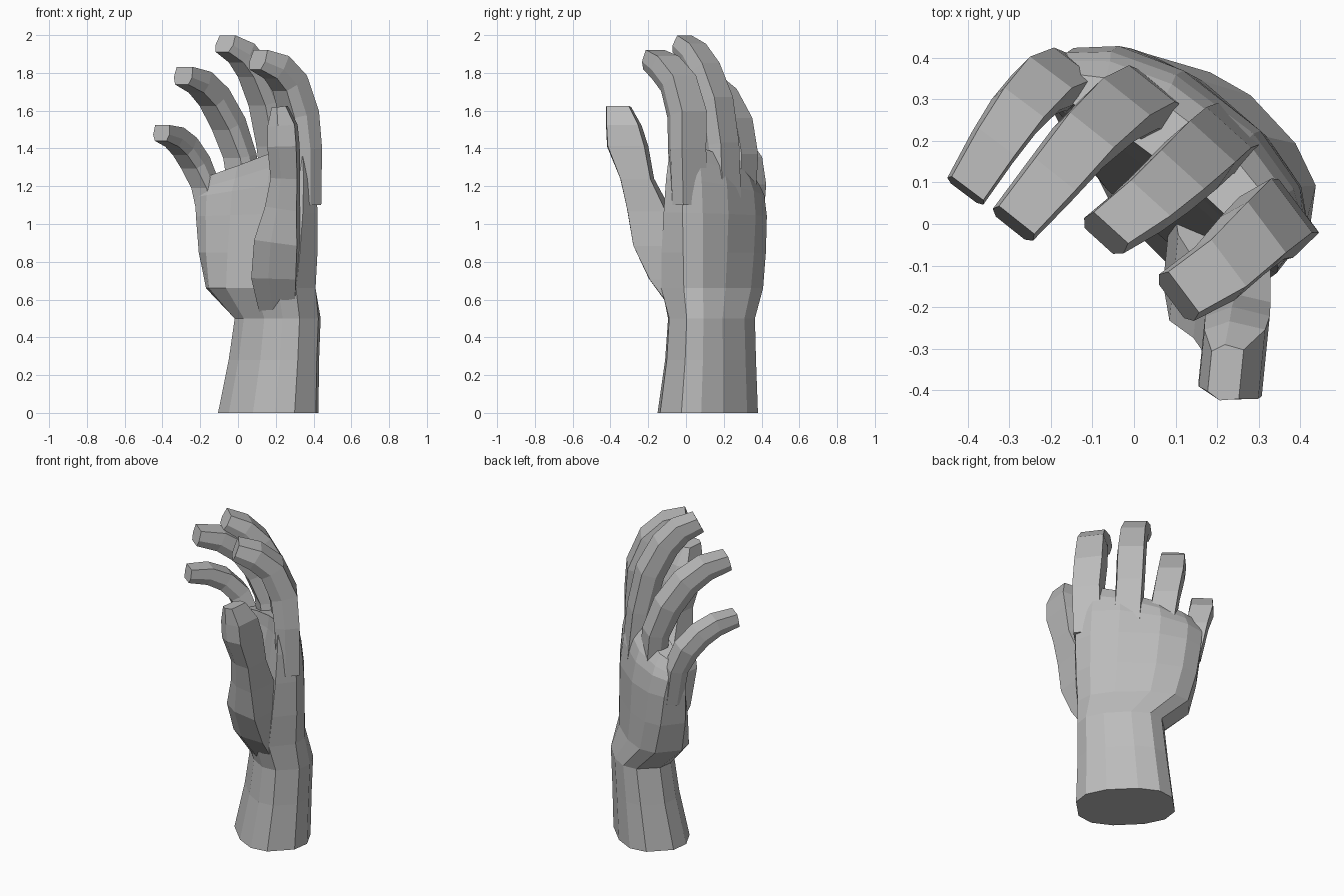
import bpy, bmesh, math
from mathutils import Vector

cube = bpy.data.objects.get("Cube")
if cube:
    bpy.data.objects.remove(cube, do_unlink=True)

clay = bpy.data.materials.new("grey_clay")
clay.use_nodes = True
GREY = (0.5, 0.5, 0.5, 1)
clay.diffuse_color = GREY
clay.node_tree.nodes["Principled BSDF"].inputs["Base Color"].default_value = GREY


def loft(name, rings):
    """Skin a list of equal-length point rings and cap both ends."""
    bm = bmesh.new()
    loops = [[bm.verts.new(p) for p in ring] for ring in rings]
    n = len(loops[0])
    for low, high in zip(loops, loops[1:]):
        for i in range(n):
            j = (i + 1) % n
            bm.faces.new((low[i], low[j], high[j], high[i]))
    bm.faces.new(loops[0][::-1])
    bm.faces.new(loops[-1])
    bmesh.ops.recalc_face_normals(bm, faces=bm.faces)
    mesh = bpy.data.meshes.new(name)
    bm.to_mesh(mesh)
    bm.free()
    mesh.materials.append(clay)
    obj = bpy.data.objects.new(name, mesh)
    bpy.context.collection.objects.link(obj)
    return obj


def palm_ring(z, cx, cy, a, b, angle, arch, slant, power, sides=12):
    """Rounded oval, bowed towards the back of the hand and tilted by slant."""
    t = math.radians(angle)
    wide = Vector((math.cos(t), math.sin(t), 0))
    back = Vector((math.sin(t), -math.cos(t), 0))
    ring = []
    for i in range(sides):
        q = math.tau * (i + 0.5) / sides
        c, s = math.cos(q), math.sin(q)
        c = math.copysign(abs(c) ** 0.85, c)
        s = math.copysign(abs(s) ** power, s)
        ring.append(Vector((cx, cy, z - slant * c)) + wide * a * c
                    + back * (b * s + arch * (1 - c * c)))
    return ring


def digit(name, path, widths, depths, back):
    """Six-sided tapering digit with a flat tip; back is the nail side at the root."""
    pts = [Vector(p) for p in path]
    side = Vector((-back[1], back[0], 0)).normalized()
    section = ((-.44, .5), (.44, .5), (.5, -.1), (.36, -.5), (-.36, -.5), (-.5, -.1))
    rings = []
    for i, p in enumerate(pts):
        before = pts[max(i - 1, 0)]
        after = pts[min(i + 1, len(pts) - 1)]
        out = side.cross((after - before).normalized())
        rings.append([p + side * u * widths[i] + out * v * depths[i] for u, v in section])
    return loft(name, rings)


# Forearm, wrist and palm
loft("forearm_and_palm", [palm_ring(*r) for r in (
    (0.00, .16, .115, .285, .21, 135, 0, 0, .72),
    (0.28, .19, .13, .262, .185, 134, 0, 0, .72),
    (0.50, .21, .135, .25, .175, 133, 0, 0, .7),
    (0.66, .12, .135, .325, .178, 139, .015, 0, .6),
    (0.85, .105, .143, .355, .155, 141, .04, 0, .55),
    (1.05, .097, .15, .37, .133, 142, .062, .01, .55),
    (1.19, .09, .15, .37, .112, 143, .07, .05, .55),
    (1.27, .09, .148, .355, .09, 143, .07, .09, .55),
    (1.34, .085, .145, .33, .06, 143, .055, .10, .6),
)])

# Four curled fingers
WIDTHS = (.165, .165, .168, .158, .145, .127)
DEPTHS = (.12, .13, .14, .135, .125, .1)
fingers = {
    "index_finger": (1.1, (.8, .6), ((.34, .01, 1.1), (.34, .0, 1.4), (.32, .0, 1.58),
                     (.27, -.045, 1.745), (.2, -.115, 1.83), (.105, -.175, 1.87))),
    "middle_finger": (1, (.67, .74), ((.22, .2, 1.1), (.185, .185, 1.42), (.145, .15, 1.65),
                      (.08, .09, 1.815), (.015, .035, 1.905), (-.07, -.025, 1.955))),
    "ring_finger": (.97, (.62, .78), ((.05, .275, 1.05), (.005, .29, 1.36), (-.055, .26, 1.53),
                    (-.13, .19, 1.67), (-.205, .1, 1.75), (-.29, 0, 1.785))),
    "little_finger": (.85, (.6, .8), ((-.13, .33, .98), (-.175, .345, 1.2), (-.23, .325, 1.325),
                      (-.285, .265, 1.41), (-.34, .185, 1.46), (-.405, .08, 1.482))),
}
for name, (size, back, path) in fingers.items():
    digit(name, path, [w * size for w in WIDTHS], [d * size for d in DEPTHS], back)

# Thumb, swelling into the ball of the palm
digit("thumb",
      ((.22, .08, .48), (.2, -.045, .71), (.21, -.14, .9), (.235, -.2, 1.08),
       (.25, -.26, 1.24), (.24, -.31, 1.41), (.235, -.33, 1.52), (.22, -.358, 1.62)),
      (.22, .31, .29, .23, .18, .22, .19, .135),
      (.2, .27, .25, .18, .15, .16, .15, .08),
      (1, -.1))
